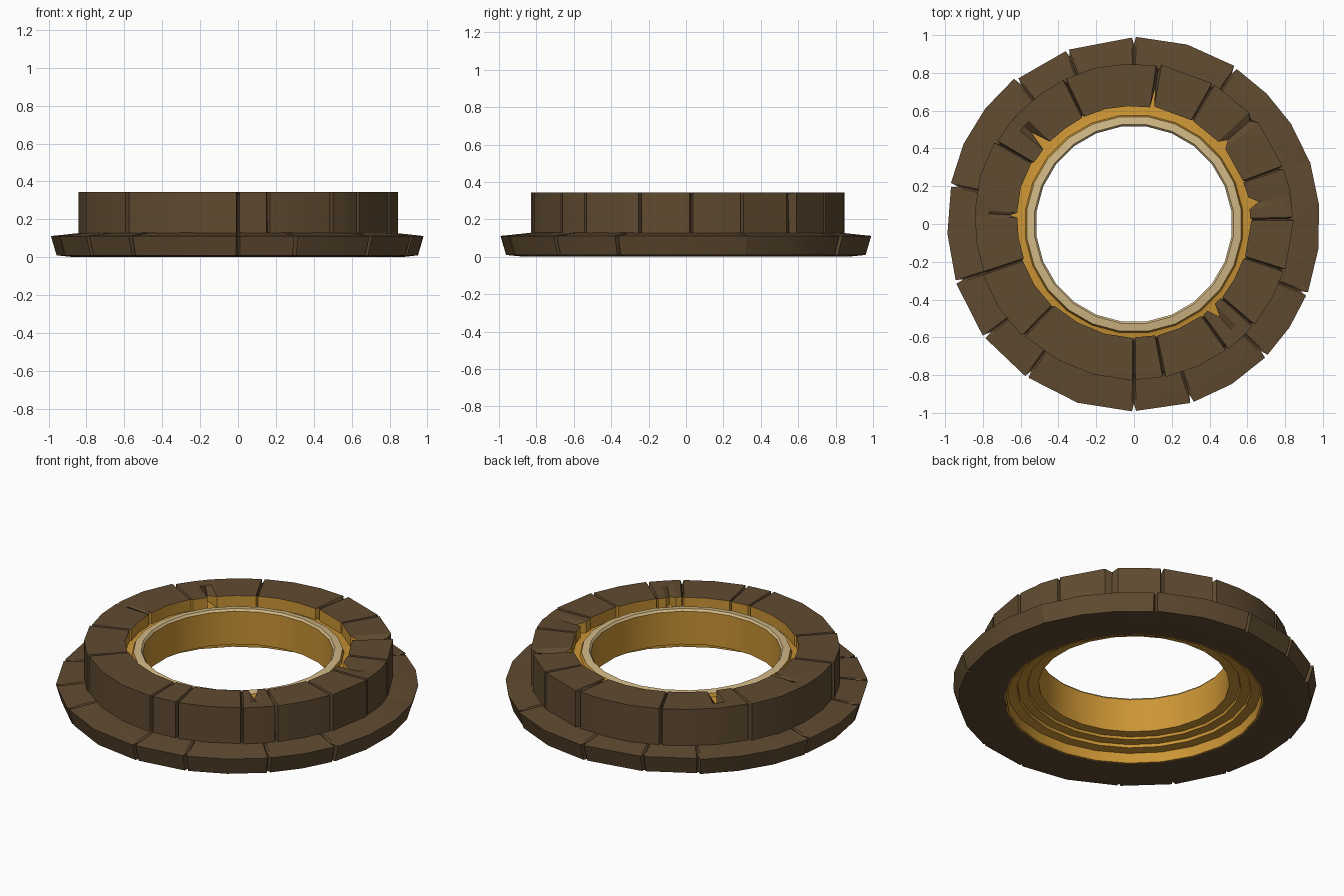
import bpy, bmesh, math, random

if "Cube" in bpy.data.objects:
    bpy.data.objects.remove(bpy.data.objects["Cube"])

random.seed(4)


def material(name, rgb):
    m = bpy.data.materials.new(name)
    m.diffuse_color = (*rgb, 1)
    m.use_nodes = True
    m.node_tree.nodes["Principled BSDF"].inputs["Base Color"].default_value = m.diffuse_color
    return m


BROWN = material("brown stone", (0.115, 0.069, 0.030))
GOLD = material("gold", (0.60, 0.30, 0.035))
CREAM = material("cream", (0.64, 0.48, 0.235))


def columns(cracks, step):
    """Angular columns: (angle, crack outer depth, crack inner depth, stone offset)."""
    cols = []
    cracks = sorted(cracks)
    for i, (a, outer, inner, w) in enumerate(cracks):
        nxt = cracks[(i + 1) % len(cracks)]
        start, end = a + w, nxt[0] + (360 if i == len(cracks) - 1 else 0) - nxt[3]
        n = max(1, round((end - start) / step))
        offset = random.uniform(-0.006, 0.006)
        cols.append((a, outer, inner, 0))
        for k in range(n + 1):
            wobble = random.uniform(-0.003, 0.003)
            cols.append((start + (end - start) * k / n, 0, 0, offset + wobble))
    return cols


def ring(name, loops, mats, pick):
    """Skin a closed ring from a list of equal cross-section loops."""
    bm = bmesh.new()
    rows = [[bm.verts.new(p) for p in loop] for loop in loops]
    n = len(rows[0])
    for i, row in enumerate(rows):
        nxt = rows[(i + 1) % len(rows)]
        for j in range(n):
            k = (j + 1) % n
            f = bm.faces.new((row[j], row[k], nxt[k], nxt[j]))
            f.material_index = pick(j)
    bmesh.ops.recalc_face_normals(bm, faces=bm.faces[:])
    mesh = bpy.data.meshes.new(name)
    bm.to_mesh(mesh)
    bm.free()
    for m in mats:
        mesh.materials.append(m)
    ob = bpy.data.objects.new(name, mesh)
    bpy.context.collection.objects.link(ob)
    bpy.ops.object.select_all(action='DESELECT')
    ob.select_set(True)
    bpy.context.view_layer.objects.active = ob
    bpy.ops.object.shade_smooth_by_angle(angle=math.radians(20))
    return ob


def place(angle, profile, dy=0):
    c, s = math.cos(math.radians(angle)), math.sin(math.radians(angle))
    return [(r * c, r * s + dy, z) for r, z in profile]


# Lower flange: wide stone ring with notched, undercut rim
flange_angles = [90, 57, -22, -45, -72, -90, -125, -143, -162, 168, 129, 111, 20]
flange_cracks = [(a % 360, 0.04 if a != 20 else 0.005, 0, 0.6) for a in flange_angles]
loops = []
for a, d, _, off in columns(flange_cracks, 14):
    r = 0.99 + off
    loops.append(place(a, [(r - 0.03 - d * 0.6, 0.01), (r - d, 0.112), (0.93 - d, 0.118 - d * 0.3),
                           (0.80, 0.132), (0.705, 0.132), (0.705, 0.004), (0.88, 0.002)]))
ring("lower_flange", loops, [BROWN], lambda j: 0)

# Upper ring: stone blocks split by cracks, gold on the inner wall
outer_cracks = [60, 20, 1, -18, -41, -54, -79, -90, -134, -161, 150, 116]
inner_cracks = [(81, 0.04, 0.10, 1.0), (139, 0.004, 0.10, 2.5), (9, 0.004, 0.05, 3.0),
                (-48, 0.004, 0.06, 2.5), (41, 0.03, 0.04, 2.5), (177, 0.004, 0.04, 1.2)]
upper_cracks = [(a % 360, 0.04, 0.008, 0.6) for a in outer_cracks]
upper_cracks += [(a % 360, o, i, w) for a, o, i, w in inner_cracks]
loops = []
for a, d, e, off in columns(upper_cracks, 13):
    r = 0.842 + off
    loops.append(place(a, [(r - d * 0.7, 0.115), (r - d, 0.345 - d * 0.3), (0.77, 0.345 - d * 0.8),
                           (0.618 + off + e, 0.345 - e * 0.4), (0.618 + off + e, 0.27), (0.76, 0.115)],
                       dy=0.013))
ring("upper_stone_ring", loops, [BROWN, GOLD], lambda j: 1 if j == 3 else 0)

# Gold liner: raised cream lip on top, stepped underside
liner = [(0.522, 0.10), (0.520, 0.300), (0.530, 0.312), (0.572, 0.306), (0.580, 0.285),
         (0.605, 0.278), (0.735, 0.275), (0.735, 0.10), (0.708, 0.08), (0.708, 0.003),
         (0.698, 0.003), (0.695, 0.062), (0.640, 0.066), (0.637, 0.084), (0.585, 0.086),
         (0.580, 0.100)]
loops = [place(i * 15 + 7.5, liner) for i in range(24)]
ring("gold_liner", loops, [GOLD, CREAM], lambda j: 1 if j in (1, 2) else 0)
